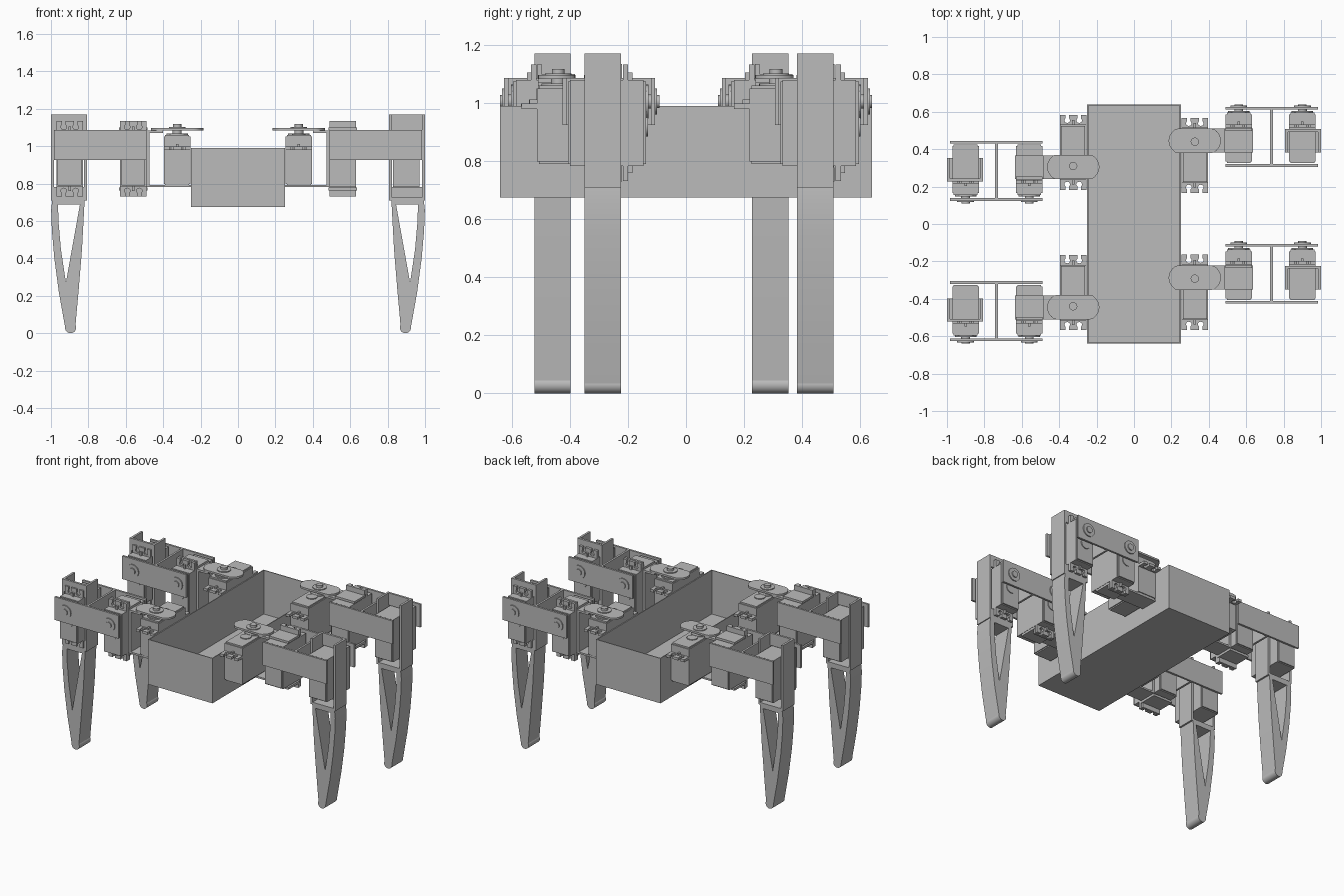
import bpy, bmesh, math
from mathutils import Matrix, Vector

cube = bpy.data.objects.get("Cube")
if cube:
    bpy.data.objects.remove(cube, do_unlink=True)

grey = bpy.data.materials.new("plain grey")
grey.use_nodes = True
grey.diffuse_color = (0.5, 0.5, 0.5, 1)
grey.node_tree.nodes["Principled BSDF"].inputs["Base Color"].default_value = (0.5, 0.5, 0.5, 1)


def box(bm, x, y, z):
    """Box from three (min, max) ranges."""
    mid = Vector([(r[0] + r[1]) / 2 for r in (x, y, z)])
    size = [r[1] - r[0] for r in (x, y, z)]
    bmesh.ops.create_cube(bm, size=1, matrix=Matrix.Translation(mid) @ Matrix.Diagonal((*size, 1)))


def disc(bm, centre, radius, depth, axis="Z", sides=32):
    """Cylinder centred on a point, along the chosen axis."""
    turn = {"Z": Matrix(), "Y": Matrix.Rotation(math.pi / 2, 4, "X")}[axis]
    bmesh.ops.create_cone(bm, cap_ends=True, segments=sides, radius1=radius, radius2=radius,
                          depth=depth, matrix=Matrix.Translation(centre) @ turn)


def prism(bm, loops, to_point, push):
    """Flat outline, with optional holes, pushed into a solid."""
    edges = []
    for loop in loops:
        verts = [bm.verts.new(to_point(*p)) for p in loop]
        edges += [bm.edges.new((verts[i - 1], verts[i])) for i in range(len(verts))]
    filled = bmesh.ops.triangle_fill(bm, edges=edges, use_beauty=True)["geom"]
    faces = [f for f in filled if isinstance(f, bmesh.types.BMFace)]
    geom = bmesh.ops.extrude_face_region(bm, geom=faces, use_keep_orig=True)["geom"]
    bmesh.ops.translate(bm, verts=[v for v in geom if isinstance(v, bmesh.types.BMVert)], vec=push)


def finish(name, bm, place=Matrix()):
    bmesh.ops.recalc_face_normals(bm, faces=bm.faces)
    mesh = bpy.data.meshes.new(name)
    bm.to_mesh(mesh)
    bm.free()
    mesh.transform(place)
    mesh.materials.append(grey)
    obj = bpy.data.objects.new(name, mesh)
    bpy.context.collection.objects.link(obj)
    bpy.ops.object.select_all(action="DESELECT")
    obj.select_set(True)
    bpy.context.view_layer.objects.active = obj
    bpy.ops.object.shade_smooth_by_angle(angle=math.radians(35))


def servo(name, place):
    """Motor with its shaft on local z and its long side on local x."""
    bm = bmesh.new()
    w = 0.07
    box(bm, (-0.221, 0.075), (-w, w), (0.008, 0.2))
    box(bm, (-0.215, 0.069), (-w + 0.006, w - 0.006), (0, 0.27))
    box(bm, (-0.221, 0.075), (-w, w), (0.205, 0.26))
    # notched mounting ears
    half = [(0.128, 0), (0.128, 0.022), (0.108, 0.022), (0.1, 0.016), (0.088, 0.02), (0.084, 0.032),
            (0.088, 0.044), (0.1, 0.048), (0.108, 0.042), (0.128, 0.042), (0.128, w)]
    half = half[1:]
    right = [(x, -y) for x, y in reversed(half)] + half
    left = [(-0.146 - x, -y) for x, y in right]
    prism(bm, [right + left], lambda x, y: (x, y, 0.19), (0, 0, 0.018))
    # stiffening ribs on the ears
    for x in ((0.07, 0.1), (-0.246, -0.216)):
        box(bm, x, (-0.006, 0.006), (0.205, 0.222))
    # gear cover and shaft
    disc(bm, (0, 0, 0.272), 0.058, 0.012)
    disc(bm, (-0.085, 0, 0.272), 0.035, 0.008)
    disc(bm, (0, 0, 0.285), 0.024, 0.03)
    finish(name, bm, place)


def horn_bolt(bm, centre, axis, out):
    """Washer with a raised screw head."""
    step = Vector((0, 0, 1)) if axis == "Z" else Vector((0, 1, 0))
    disc(bm, Vector(centre) + step * 0.004, 0.045, 0.008, axis)
    disc(bm, Vector(centre) + step * out / 2, 0.022, out, axis, 20)


def frame(origin, x, z):
    """Placement matrix from an origin, a long axis and a shaft axis."""
    x, z = Vector(x), Vector(z)
    m = Matrix((x, z.cross(x), z)).transposed().to_4x4()
    m.translation = Vector(origin)
    return m


def build_leg(label, place, shift):
    hip, knee, ankle = 0.325, 0.56, 0.9
    mid, top = 0.445, 1.005

    # three servos
    servo(label + "_hip_servo", place @ frame((hip, 0.44, 0.79), (0, 1, 0), (0, 0, 1)))
    for part, x in (("_thigh_servo", knee), ("_knee_servo", ankle)):
        servo(label + part, place @ frame((x, 0.325, top), (0, 0, 1), (0, 1, 0)))

    # hip bracket: rounded horn plate, lower plate, upright and servo holder
    bm = bmesh.new()
    oval = []
    for i in range(40):
        a = math.tau * i / 40
        oval.append((hip + 0.14 * math.copysign(abs(math.cos(a)) ** 0.85, math.cos(a)),
                     mid + 0.065 * math.copysign(min(1, abs(math.sin(a)) * 1.35), math.sin(a))))
    prism(bm, [oval], lambda x, y: (x, y, 1.083), (0, 0, 0.013))
    horn_bolt(bm, (hip, 0.44, 1.094), "Z", 0.024)
    y = (0.383, 0.51)
    box(bm, (0.4, 0.49), y, (1.07, 1.084))
    box(bm, (0.25, 0.49), y, (0.78, 0.792))
    box(bm, (0.474, 0.49), y, (0.78, 1.084))
    box(bm, (0.485, 0.635), y, (1.085, 1.1))
    box(bm, (0.485, 0.635), y, (0.762, 0.778))
    for z in ((1.085, 1.135), (0.73, 0.778)):
        box(bm, (0.49, 0.632), (0.497, 0.512), z)
    finish(label + "_hip_bracket", bm, place)

    # thigh link: two long plates joined by a web
    bm = bmesh.new()
    z = (0.925, 1.087)
    box(bm, (0.49, 0.985), (0.612, 0.626), z)
    box(bm, (0.49, 0.985), (0.306, 0.32), z)
    box(bm, (0.728, 0.742), (0.32, 0.612), z)
    for x in (knee, ankle):
        horn_bolt(bm, (x, 0.625, top), "Y", 0.015)
    finish(label + "_thigh_link", bm, place)

    # knee bracket: side walls and a web with an opening for the servo
    low, high = 0.383 + shift, 0.508 + shift
    bm = bmesh.new()
    for x in ((0.985, 1.0), (0.808, 0.823)):
        box(bm, x, (low, high), (0.71, 1.17))
    for z in ((1.085, 1.17), (0.71, 0.78)):
        box(bm, (0.82, 0.988), (high - 0.015, high), z)
    box(bm, (0.808, 1.0), (low, high), (0.71, 0.725))
    finish(label + "_knee_bracket", bm, place)

    # shin with its long triangular opening, and round foot
    bm = bmesh.new()
    outline = [(0.82, 0.712), (0.993, 0.712), (0.999, 0.66), (0.995, 0.55), (0.982, 0.4),
               (0.958, 0.22), (0.924, 0.03), (0.87, 0.03), (0.852, 0.23), (0.834, 0.45)]
    opening = [(0.845, 0.688), (0.962, 0.688), (0.96, 0.6), (0.947, 0.45), (0.92, 0.27)]
    prism(bm, [outline, opening], lambda x, z: (x, low, z), (0, high - low, 0))
    disc(bm, (0.895, (low + high) / 2, 0.03), 0.03, high - low, "Y")
    finish(label + "_shin", bm, place)


# open tray body
bm = bmesh.new()
box(bm, (-0.25, 0.25), (-0.64, 0.64), (0.675, 0.683))
for s in (-1, 1):
    box(bm, sorted((s * 0.244, s * 0.25)), (-0.64, 0.64), (0.675, 0.99))
    box(bm, (-0.25, 0.25), sorted((s * 0.634, s * 0.64)), (0.675, 0.99))
finish("body_tray", bm)

# four legs; the right pair is the left pair turned half way round
half_turn = Matrix.Rotation(math.pi, 4, "Z")
build_leg("left_back", Matrix(), 0)
build_leg("left_front", Matrix.Translation((0, -0.732, 0)), 0)
build_leg("right_front", half_turn, 0.014)
build_leg("right_back", Matrix.Translation((0, 0.75, 0)) @ half_turn, 0.014)
